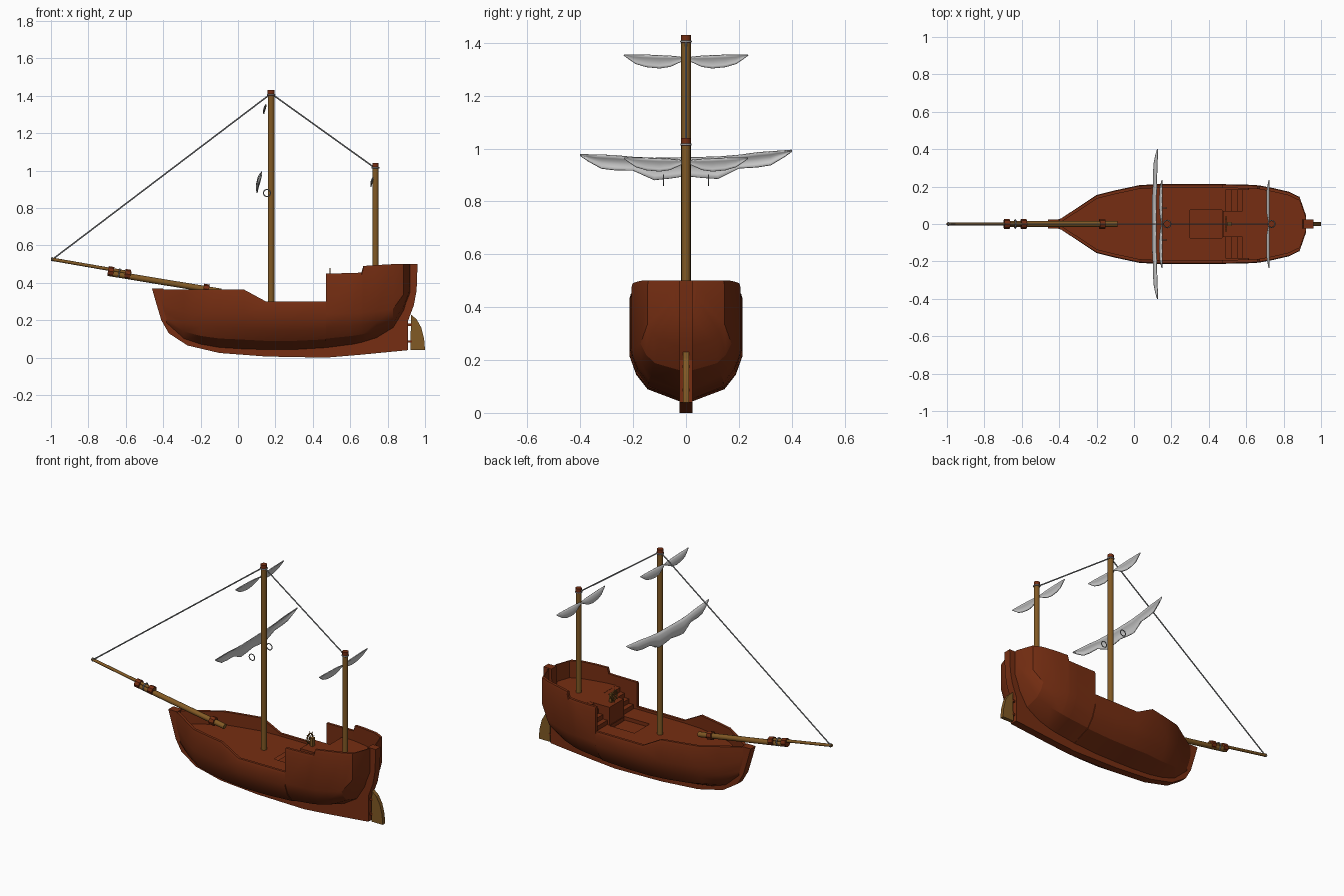
import bpy, bmesh, math
from mathutils import Vector

cube = bpy.data.objects.get("Cube")
if cube:
    bpy.data.objects.remove(cube)


def material(name, rgb):
    m = bpy.data.materials.new(name)
    m.use_nodes = True
    m.diffuse_color = (*rgb, 1)
    m.node_tree.nodes["Principled BSDF"].inputs["Base Color"].default_value = (*rgb, 1)
    return m


red_wood = material("red brown wood", (0.18, 0.027, 0.006))
spar_wood = material("golden wood", (0.22, 0.1, 0.018))
canvas = material("grey canvas", (0.58, 0.58, 0.58))
rope = material("grey rope", (0.3, 0.31, 0.32))


def finish(name, bm, mat, smooth=None):
    bmesh.ops.recalc_face_normals(bm, faces=bm.faces)
    mesh = bpy.data.meshes.new(name)
    bm.to_mesh(mesh)
    bm.free()
    mesh.materials.append(mat)
    ob = bpy.data.objects.new(name, mesh)
    bpy.context.collection.objects.link(ob)
    if smooth:
        bpy.ops.object.select_all(action="DESELECT")
        ob.select_set(True)
        bpy.context.view_layer.objects.active = ob
        bpy.ops.object.shade_smooth_by_angle(angle=math.radians(smooth))
    return ob


def rod(name, a, b, r, mat, sides=10):
    a, b = Vector(a), Vector(b)
    bm = bmesh.new()
    bmesh.ops.create_cone(bm, cap_ends=True, segments=sides, radius1=r, radius2=r, depth=(b - a).length)
    bm.transform((b - a).to_track_quat("Z", "Y").to_matrix().to_4x4())
    bmesh.ops.translate(bm, vec=(a + b) / 2, verts=bm.verts)
    return finish(name, bm, mat, 40)


def box(name, x, y, z, mat):
    """Box from (low, high) pairs on each axis."""
    bm = bmesh.new()
    bmesh.ops.create_cube(bm, size=1)
    for v in bm.verts:
        v.co = [lo + (c + 0.5) * (hi - lo) for c, (lo, hi) in zip(v.co, (x, y, z))]
    return finish(name, bm, mat)


def slab(name, outline, half, mat):
    """Side outline in x and z, extruded across y."""
    bm = bmesh.new()
    face = bm.faces.new([bm.verts.new((x, -half, z)) for x, z in outline])
    new = bmesh.ops.extrude_face_region(bm, geom=[face])["geom"]
    bmesh.ops.translate(bm, vec=(0, 2 * half, 0), verts=[g for g in new if isinstance(g, bmesh.types.BMVert)])
    return finish(name, bm, mat, 20)


def ring(name, centre, r, thick, axis, mat):
    bpy.ops.mesh.primitive_torus_add(location=centre, major_radius=r, minor_radius=thick,
                                     major_segments=16, minor_segments=6)
    ob = bpy.context.object
    ob.name = name
    ob.rotation_euler = Vector(axis).to_track_quat("Z", "Y").to_euler()
    ob.data.materials.append(mat)
    bpy.ops.object.shade_smooth()
    return ob


# Hull: lofted stations (x, half width, lower edge, rail height)
MAIN, QUARTER = 0.285, 0.395
HATCH = 0.075
stations = [
    (-0.42, 0.02, 0.30, 0.365), (-0.39, 0.03, 0.19, 0.365), (-0.29, 0.095, 0.10, 0.365),
    (-0.2, 0.155, 0.07, 0.365), (-0.1, 0.18, 0.053, 0.365), (0.03, 0.208, 0.045, 0.365),
    (0.15, 0.214, 0.042, 0.30), (0.30, 0.214, 0.042, 0.30), (0.47, 0.213, 0.052, 0.30),
    (0.471, 0.213, 0.052, 0.45), (0.61, 0.21, 0.07, 0.452), (0.611, 0.21, 0.07, 0.452),
    (0.66, 0.207, 0.08, 0.455), (0.67, 0.206, 0.083, 0.49), (0.74, 0.193, 0.105, 0.495),
    (0.83, 0.172, 0.16, 0.5), (0.885, 0.145, 0.25, 0.5), (0.92, 0.045, 0.34, 0.5),
]


def section(x, w, low, top):
    ref = min(top - 0.02, max(0.3, low + 0.12))
    deck = QUARTER if x > 0.6105 else MAIN
    inner = max(w - 0.02, 0.004)
    pts = [(min(0.02, w), low)]
    pts += [(max(0.02, w * f), low + g * (ref - low)) for f, g in ((0.68, 0.2), (0.88, 0.43), (1, 0.73))]
    pts += [(w, top - 0.015), (w * 0.98, top), (inner, top), (inner, deck)]
    pts += [(min(HATCH, inner), deck), (0, deck)]
    return pts


bm = bmesh.new()
for side in (1, -1):
    loops = [[bm.verts.new((s[0], side * y, z)) for y, z in section(*s)] for s in stations]
    for s, a, b in zip(stations, loops, loops[1:]):
        for j in range(len(a) - 1):
            hatch_gap = s[0] == 0.30 and j == len(a) - 2
            if not hatch_gap:
                bm.faces.new((a[j], b[j], b[j + 1], a[j + 1]))
    bm.faces.new(loops[-1])
    bm.faces.new(loops[0])
bmesh.ops.remove_doubles(bm, verts=bm.verts, dist=0.0004)
finish("hull", bm, red_wood, 28)

# Keel with stem and stern post
slab("keel", [
    (-0.46, 0.37), (-0.44, 0.3), (-0.41, 0.2), (-0.37, 0.13), (-0.27, 0.065), (-0.1, 0.025),
    (0.15, 0.006), (0.47, 0), (0.65, 0.015), (0.91, 0.04), (0.91, 0.2), (0.94, 0.28),
    (0.955, 0.36), (0.96, 0.5), (0.905, 0.5), (0.9, 0.36), (0.86, 0.24), (0.76, 0.15),
    (0.5, 0.09), (0.1, 0.08), (-0.2, 0.1), (-0.33, 0.17), (-0.39, 0.25), (-0.4, 0.37)], 0.024, red_wood)

# Rudder and its hinges
slab("rudder", [(0.922, 0.04), (1, 0.04), (0.995, 0.1), (0.98, 0.16), (0.955, 0.205), (0.925, 0.23)],
     0.012, spar_wood)
for z in (0.08, 0.17):
    box("rudder_hinge", (0.9, 0.93), (-0.014, 0.014), (z, z + 0.012), red_wood)

# Hatch steps, companionway block and stairs to the quarterdeck
for i, x in enumerate((0.30, 0.325, 0.36, 0.40)):
    box("hatch_step", (x, 0.47), (-HATCH, HATCH), (0.13, 0.262 - 0.03 * i), red_wood)
for side in (-1, 1):
    box("hatch_wall", (0.30, 0.48), sorted((side * HATCH, side * 0.082)), (0.13, 0.284), red_wood)
box("companionway", (0.475, 0.612), (-0.07, 0.07), (0.2, QUARTER), red_wood)
for side in (-1, 1):
    for i in range(4):
        x = 0.49 + 0.03 * i
        box("stair", (x, 0.612), sorted((side * 0.07, side * 0.185)),
            (0.27, MAIN + 0.0275 * (i + 1) - 0.001), red_wood)

# Steering wheel
box("wheel_stand", (0.5, 0.52), (-0.012, 0.012), (QUARTER, 0.445), spar_wood)
ring("wheel_rim", (0.492, 0, 0.437), 0.028, 0.004, (1, 0, 0), spar_wood)
for i in range(4):
    a = i * math.pi / 4
    dy, dz = 0.042 * math.cos(a), 0.042 * math.sin(a)
    rod("wheel_spoke", (0.492, -dy, 0.437 - dz), (0.492, dy, 0.437 + dz), 0.002, spar_wood, 6)

# Masts with caps and rope rings
for name, x, foot, top, r in (("main", 0.177, MAIN, 1.43, 0.018), ("mizzen", 0.735, QUARTER, 1.04, 0.017)):
    rod(name + "_mast", (x, 0, foot - 0.02), (x, 0, top - 0.025), r, spar_wood)
    rod(name + "_mast_cap", (x, 0, top - 0.03), (x, 0, top), r + 0.001, red_wood)
    ring(name + "_mast_ring", (x, 0, top - 0.025), r + 0.001, 0.004, (0, 0, 1), rope)

# Bowsprit in two overlapping spars
rod("lower_bowsprit", (-0.09, 0, 0.353), (-0.69, 0, 0.452), 0.016, spar_wood)
rod("upper_bowsprit", (-0.57, 0, 0.452), (-1, 0, 0.527), 0.009, spar_wood)
for x, z in ((-0.68, 0.461), (-0.59, 0.446), (-0.17, 0.367)):
    rod("bowsprit_collar", (x - 0.015, 0, z + 0.0025), (x + 0.015, 0, z - 0.0025), 0.026, red_wood, 8)
ring("bowsprit_ring", (-0.635, 0, 0.453), 0.022, 0.004, (1, 0, -0.17), rope)
ring("bowsprit_tip_ring", (-0.992, 0, 0.526), 0.009, 0.003, (1, 0, -0.17), rope)

# Stays
rod("fore_stay", (-0.99, 0, 0.527), (0.177, 0, 1.412), 0.004, rope, 6)
rod("aft_stay", (0.177, 0, 1.412), (0.735, 0, 1.012), 0.004, rope, 6)


# Furled sails: crescent strips given as (y, top, bottom)
def sail(name, x, z, half, lean, belly, sweep):
    bm = bmesh.new()
    rows = []
    for y, top, bottom in half:
        drop = top - bottom
        row = []
        for i in range(6):
            t = i / 5
            bulge = belly * math.sin(math.pi * t) * min(1, drop / 0.04)
            row.append(bm.verts.new((x - lean * t * drop - bulge + sweep * y * y, y, z + top - t * drop)))
        rows.append(row)
    for a, b in zip(rows, rows[1:]):
        for j in range(5):
            bm.faces.new((a[j], b[j], b[j + 1], a[j + 1]))
    ob = finish(name, bm, canvas, 60)
    mod = ob.modifiers.new("thickness", "SOLIDIFY")
    mod.thickness = 0.005
    mod.offset = 0


def both(half):
    return [(-y, t, b) for y, t, b in reversed(half) if y] + half


lobe = both([(0, -0.012, -0.018), (0.03, -0.008, -0.032), (0.06, -0.005, -0.046), (0.1, -0.003, -0.052),
             (0.15, -0.001, -0.047), (0.19, 0, -0.035), (0.22, 0, -0.014), (0.235, 0, -0.003)])
sail("main_top_sail", 0.15, 1.355, lobe, 0.25, 0.006, 0)
sail("mizzen_sail", 0.723, 0.965, lobe, 0.25, 0.006, 0)
wide = both([(0, -0.01, -0.08), (0.06, -0.01, -0.088), (0.12, -0.01, -0.093), (0.2, -0.005, -0.055),
             (0.27, 0.003, -0.052), (0.32, 0.006, -0.045), (0.37, 0.008, -0.016), (0.4, 0.01, 0.005)])
tilted = [(y, t + 0.02 * y, b + 0.02 * y) for y, t, b in wide]
sail("main_sail", 0.118, 0.976, tilted, 0.2, 0.012, 0.06)

# Sheet rings behind the main sail
for side in (-1, 1):
    ring("sheet_ring", (0.155, side * 0.085, 0.88), 0.019, 0.003, (0, 1, 0), rope)
